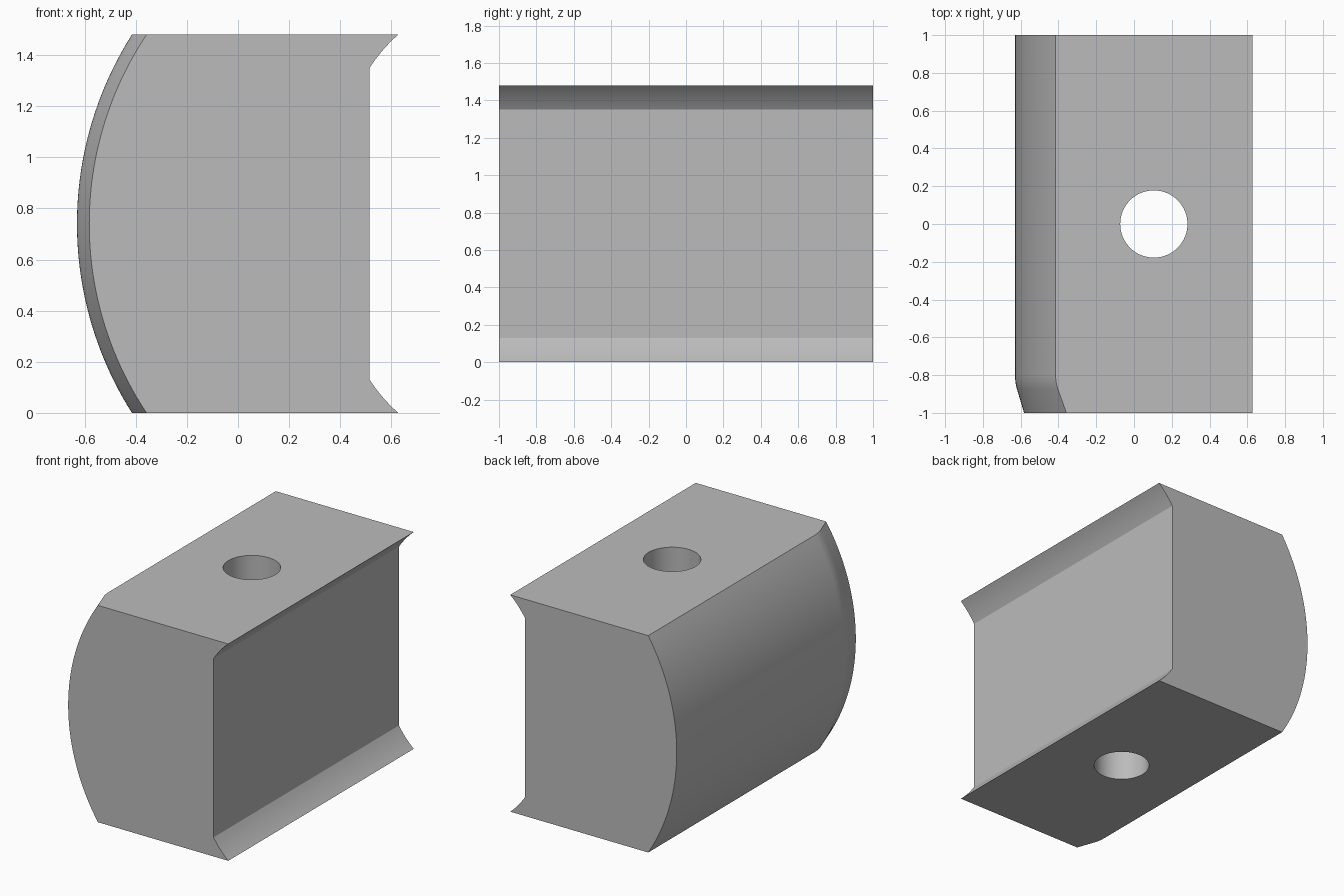
import bpy, bmesh, math

cube = bpy.data.objects.get("Cube")
if cube:
    bpy.data.objects.remove(cube, do_unlink=True)

HEIGHT, HALF = 1.48, 0.74
ARC_X, ARC_R = 0.751, 1.381      # centre and radius of the rounded side
WALL_X, LIP_X, LIP_H = 0.515, 0.627, 0.13
LIP_SAG = 0.006                  # slight hollow of the lip slopes
STEPS = 48

grey = bpy.data.materials.new("plain grey")
grey.use_nodes = True
colour = (0.5, 0.5, 0.5, 1)
grey.diffuse_color = colour
grey.node_tree.nodes["Principled BSDF"].inputs["Base Color"].default_value = colour


def lip():
    """Lower lip slope, from its tip up to the flat wall."""
    dx, dz = WALL_X - LIP_X, LIP_H
    length = math.hypot(dx, dz)
    pts = []
    for i in range(9):
        t = i / 8
        sag = 4 * LIP_SAG * t * (1 - t)
        pts.append((LIP_X + dx * t - dz / length * sag,
                    dz * t + dx / length * sag))
    return pts


def section(inset):
    """Closed x-z outline with the rounded side pulled in by inset."""
    r = ARC_R - inset
    low = lip()
    pts = low + [(x, HEIGHT - z) for x, z in reversed(low)]
    for i in range(STEPS + 1):
        z = HEIGHT * (1 - i / STEPS)
        pts.append((ARC_X - math.sqrt(r * r - (z - HALF) ** 2), z))
    return pts


# Stations along y: the front end tapers through a small blend
SLOPE, START, BLEND = 0.3, -0.8, 0.08
stations = [(1, 0)]
for i in range(9):
    d = BLEND * i / 8
    stations.append((START - d, SLOPE * d * d / (2 * BLEND)))
stations.append((-1, SLOPE * (-START - BLEND / 2 + 0.2 + START)))

# Block body lofted through the stations
bm = bmesh.new()
rings = [[bm.verts.new((x, y, z)) for x, z in section(inset)]
         for y, inset in stations]
count = len(rings[0])
for a, b in zip(rings, rings[1:]):
    for i in range(count):
        j = (i + 1) % count
        bm.faces.new((a[i], a[j], b[j], b[i]))
bm.faces.new(rings[0])
bm.faces.new(rings[-1])
bmesh.ops.recalc_face_normals(bm, faces=bm.faces)
mesh = bpy.data.meshes.new("block")
bm.to_mesh(mesh)
bm.free()
block = bpy.data.objects.new("block", mesh)
bpy.context.collection.objects.link(block)
mesh.materials.append(grey)

# Vertical through hole
bpy.ops.mesh.primitive_cylinder_add(vertices=64, radius=0.178, depth=2,
                                    location=(0.105, 0, HALF))
cutter = bpy.context.object
cutter.name = "hole_cutter"
cutter.data.materials.append(grey)
hole = block.modifiers.new("hole", 'BOOLEAN')
hole.object = cutter
hole.operation = 'DIFFERENCE'
hole.solver = 'EXACT'

bpy.ops.object.select_all(action='DESELECT')
block.select_set(True)
bpy.context.view_layer.objects.active = block
bpy.ops.object.modifier_apply(modifier=hole.name)
bpy.data.objects.remove(cutter, do_unlink=True)
bpy.ops.object.shade_smooth_by_angle(angle=math.radians(25))
